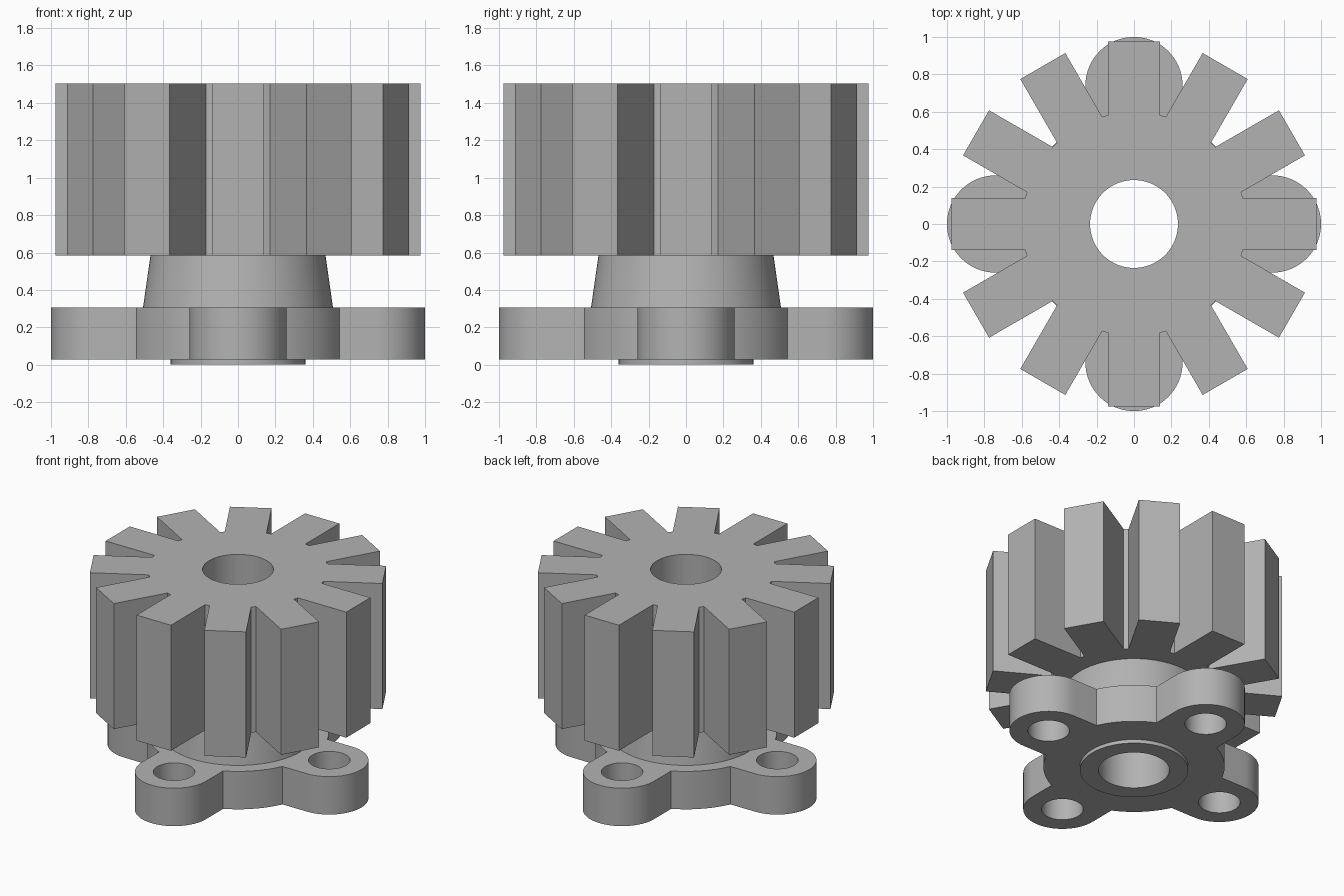
import bpy, bmesh, math
from math import cos, sin, pi, radians

if "Cube" in bpy.data.objects:
    bpy.data.objects.remove(bpy.data.objects["Cube"])

metal = bpy.data.materials.new("grey metal")
metal.diffuse_color = (0.45, 0.45, 0.45, 1)
metal.use_nodes = True
metal.node_tree.nodes["Principled BSDF"].inputs["Base Color"].default_value = metal.diffuse_color

BORE = 0.235
SEG = 96


def finish(ob):
    ob.data.materials.clear()
    ob.data.materials.append(metal)
    bpy.ops.object.select_all(action='DESELECT')
    ob.select_set(True)
    bpy.context.view_layer.objects.active = ob
    bpy.ops.object.shade_smooth_by_angle(angle=radians(25))


def circle(r, cx=0, cy=0, n=SEG):
    return [(cx + r * cos(2 * pi * i / n), cy + r * sin(2 * pi * i / n)) for i in range(n)]


def plate(name, loops, z0, z1):
    """Extrude a flat outline with holes between two heights."""
    cu = bpy.data.curves.new(name, 'CURVE')
    cu.dimensions = '2D'
    cu.fill_mode = 'BOTH'
    cu.extrude = (z1 - z0) / 2
    for pts in loops:
        sp = cu.splines.new('POLY')
        sp.points.add(len(pts) - 1)
        for p, (x, y) in zip(sp.points, pts):
            p.co = (x, y, 0, 1)
        sp.use_cyclic_u = True
    ob = bpy.data.objects.new(name, cu)
    bpy.context.collection.objects.link(ob)
    bpy.ops.object.select_all(action='DESELECT')
    ob.select_set(True)
    bpy.context.view_layer.objects.active = ob
    bpy.ops.object.convert(target='MESH')
    ob = bpy.context.object
    bm = bmesh.new()
    bm.from_mesh(ob.data)
    bmesh.ops.translate(bm, verts=bm.verts, vec=(0, 0, (z0 + z1) / 2))
    bmesh.ops.remove_doubles(bm, verts=bm.verts, dist=1e-4)
    bmesh.ops.recalc_face_normals(bm, faces=bm.faces)
    bm.to_mesh(ob.data)
    bm.free()
    finish(ob)


def lathe(name, profiles):
    """Revolve open (radius, height) profiles around z."""
    bm = bmesh.new()
    for prof in profiles:
        rings = [[bm.verts.new((x, y, z)) for x, y in circle(r)] for r, z in prof]
        for a, b in zip(rings, rings[1:]):
            for i in range(SEG):
                j = (i + 1) % SEG
                bm.faces.new((a[i], a[j], b[j], b[i]))
    me = bpy.data.meshes.new(name)
    bm.to_mesh(me)
    bm.free()
    ob = bpy.data.objects.new(name, me)
    bpy.context.collection.objects.link(ob)
    finish(ob)


def repeat(points, count):
    """Copy a run of outline points around the centre."""
    out = []
    for k in range(count):
        c, s = cos(2 * pi * k / count), sin(2 * pi * k / count)
        out += [(x * c - y * s, x * s + y * c) for x, y in points]
    return out


# Gear with twelve straight teeth
half, root, tip = 0.139, 0.598, 0.975
foot = math.sqrt(root ** 2 - half ** 2)
tooth = [(foot, -half), (tip, -half), (tip, half), (foot, half)]
plate("gear", [repeat(tooth, 12), circle(BORE)], 0.585, 1.505)

# Mounting flange: round body with four rounded ears and bolt holes
ear_r, ear_c, body_r = 0.26, 0.74, 0.602
ear = [(ear_c + ear_r * cos(a), ear_r * sin(a))
       for a in (-pi / 2 + pi * i / 32 for i in range(33))]
start = math.asin(ear_r / body_r)
arc = [(body_r * cos(a), body_r * sin(a))
       for a in (start + (pi / 2 - 2 * start) * i / 12 for i in range(13))]
holes = [circle(0.138, ear_c * cos(k * pi / 2), ear_c * sin(k * pi / 2), 48) for k in range(4)]
plate("flange", [repeat(ear + arc, 4), circle(BORE)] + holes, 0.027, 0.305)

# Tapered hub between flange and gear, with the bore wall inside
lathe("hub", [[(0.508, 0.305), (0.468, 0.585)], [(BORE, 0.585), (BORE, 0.305)]])

# Low locating ring under the flange
lathe("locating_ring", [[(BORE, 0.027), (BORE, 0), (0.36, 0), (0.36, 0.027)]])
